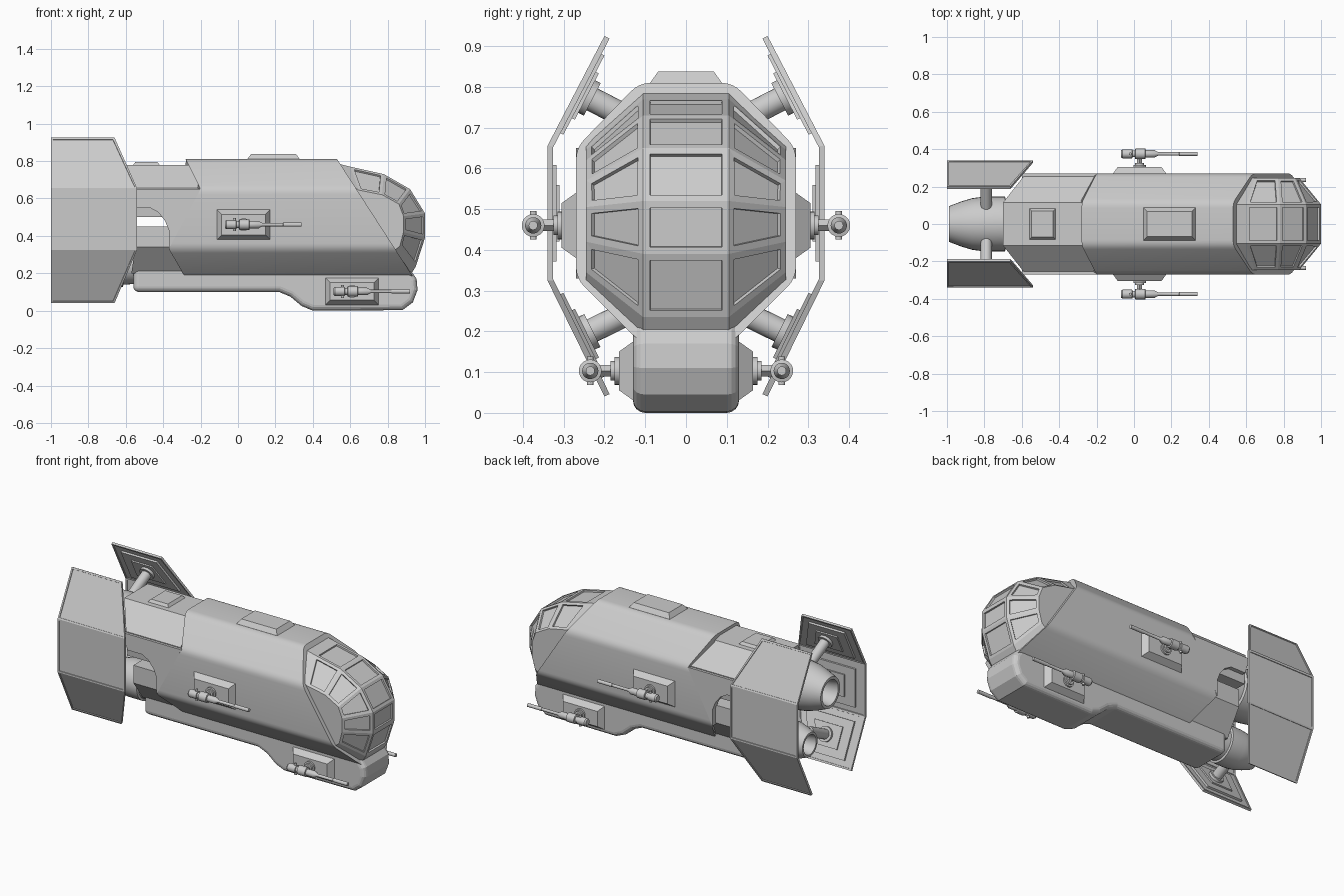
import bpy, bmesh, math
from mathutils import Vector

if "Cube" in bpy.data.objects:
    bpy.data.objects.remove(bpy.data.objects["Cube"])


def finish(bm, name, mirror=False, smooth=False):
    bmesh.ops.recalc_face_normals(bm, faces=bm.faces[:])
    me = bpy.data.meshes.new(name)
    bm.to_mesh(me)
    bm.free()
    ob = bpy.data.objects.new(name, me)
    bpy.context.collection.objects.link(ob)
    if smooth:
        bpy.ops.object.select_all(action='DESELECT')
        ob.select_set(True)
        bpy.context.view_layer.objects.active = ob
        bpy.ops.object.shade_smooth_by_angle(angle=math.radians(32))
    if mirror:
        m = ob.modifiers.new("mirror", 'MIRROR')
        m.use_axis = (False, True, False)
        m.use_mirror_merge = False
    return ob


def loft(bm, rings):
    """Skin a list of equal closed rings and cap both ends."""
    vs = [[bm.verts.new(p) for p in r] for r in rings]
    n = len(vs[0])
    for a, b in zip(vs, vs[1:]):
        for i in range(n):
            bm.faces.new((a[i], a[(i + 1) % n], b[(i + 1) % n], b[i]))
    bm.faces.new(vs[0])
    bm.faces.new(vs[-1])


def lathe(bm, origin, axis, prof, n=24):
    """Turned shape: prof is (distance along axis, radius)."""
    q = Vector(axis).to_track_quat('Z', 'Y')
    o = Vector(origin)
    loft(bm, [[o + q @ Vector((r * math.cos(2 * math.pi * i / n),
                               r * math.sin(2 * math.pi * i / n), t))
               for i in range(n)] for t, r in prof])


def fillet(pts, d, seg=4):
    """Round the corners of a closed 2D outline."""
    out = []
    for i, p in enumerate(pts):
        p = Vector(p)
        a = p + (Vector(pts[i - 1]) - p).normalized() * d
        b = p + (Vector(pts[(i + 1) % len(pts)]) - p).normalized() * d
        for k in range(seg + 1):
            t = k / seg
            out.append(a * (1 - t) ** 2 + p * 2 * t * (1 - t) + b * t * t)
    return out


def interp(table, v):
    for (a, xa), (b, xb) in zip(table, table[1:]):
        if v <= b:
            return xa + (xb - xa) * (v - a) / (b - a)
    return table[-1][1]


def slab(name, outline, y0, y1, mirror=False):
    """Side-view (x, z) outline extruded along y."""
    bm = bmesh.new()
    loft(bm, [[(x, y, z) for x, z in outline] for y in (y0, y1)])
    return finish(bm, name, mirror)


def frustum(name, c, u, v, n, half, inset, h, mirror=False):
    """Raised pad with sloping sides."""
    c, u, v, n = map(Vector, (c, u, v, n))
    rings = []
    for d, t in ((0, -0.01), (0, 0), (inset, h)):
        a, b = half[0] - d, half[1] - d
        rings.append([c + u * a * i + v * b * j + n * t
                      for i, j in ((-1, -1), (1, -1), (1, 1), (-1, 1))])
    bm = bmesh.new()
    loft(bm, rings)
    return finish(bm, name, mirror)


# Main hull: rounded octagon with raked front and stepped rear
octo = [(-.115, .81), (.115, .81), (.27, .65), (.27, .33),
        (.115, .175), (-.115, .175), (-.27, .33), (-.27, .65)]
rear = [(.175, -.28), (.33, -.37), (.65, -.2), (.81, -.28)]
prof = fillet(octo, .03)
bm = bmesh.new()
loft(bm, [[(interp(rear, z), y, z) for y, z in prof],
          [(.53 + (.81 - z) * .646, y, z) for y, z in prof]])
finish(bm, "hull_armour", smooth=True)

# Side armour tails with the curved cut-out
slab("side_armour", [(-.2, .65), (-.6, .65), (-.57, .55), (-.47, .55), (-.425, .525),
                     (-.39, .48), (-.37, .43), (-.37, .33)], .235, .27, True)

# Inner rear bodies
for name, sec, x0, x1 in (
        ("upper_rear_body", [(-.24, .5), (-.255, .655), (-.115, .78),
                             (.115, .78), (.255, .655), (.24, .5)], -.7, -.59),
        ("lower_rear_body", [(-.24, .45), (.24, .45), (.24, .34),
                             (.12, .2), (-.12, .2), (-.24, .34)], -.57, -.55)):
    bm = bmesh.new()
    loft(bm, [[(x0 if abs(y) < .15 else x1, y, z) for y, z in sec],
              [(-.15, y, z) for y, z in sec]])
    finish(bm, name)

# Faceted canopy: centre strip, angled side strips, flat cheeks
centre = [(.54, .785), (.60, .77), (.78, .73), (.92, .65),
          (1.0, .52), (1.0, .39), (.95, .235), (.925, .195)]
side = [(.62, .66), (.645, .645), (.77, .62), (.86, .57),
        (.885, .505), (.885, .42), (.865, .345), (.84, .325)]
bm = bmesh.new()
cols = [[bm.verts.new((x, y, z)) for x, z in arc]
        for arc, y in ((side, -.245), (centre, -.105), (centre, .105), (side, .245))]
panes = []
for a, b in zip(cols, cols[1:]):
    for i in range(7):
        f = bm.faces.new((a[i], a[i + 1], b[i + 1], b[i]))
        if 0 < i < 6:
            panes.append(f)
bm.faces.new(cols[0])
bm.faces.new(cols[3])
bm.faces.new([c[0] for c in cols])
bm.faces.new([c[-1] for c in cols])
bmesh.ops.recalc_face_normals(bm, faces=bm.faces[:])
bmesh.ops.inset_individual(bm, faces=panes, thickness=.017, use_even_offset=True)
bmesh.ops.inset_individual(bm, faces=panes, thickness=.001, depth=-.01)
finish(bm, "canopy")

# Belly pod with rounded edges
belly = slab("belly_pod", [(-.56, .25), (.9, .25), (.955, .17), (.96, .11), (.935, .045),
                           (.88, .003), (.4, 0), (.34, .025), (.28, .075), (.22, .1),
                           (-.56, .1)], -.13, .13)
bv = belly.modifiers.new("bevel", 'BEVEL')
bv.width, bv.segments, bv.angle_limit = .03, 4, math.radians(70)
bv.use_clamp_overlap = False

# Roof hatches
X, Y, Z = (1, 0, 0), (0, 1, 0), (0, 0, 1)
frustum("front_roof_hatch", (.19, 0, .81), X, Y, Z, (.14, .088), .02, .028)
frustum("rear_roof_hatch", (-.49, 0, .78), X, Y, Z, (.07, .082), .012, .016)

# Engines
nozzle = [(-.05, .12), (.08, .13), (.085, .146), (.2, .146), (.26, .138), (.32, .12),
          (.385, .095), (.385, .078), (.28, .06)]
for name, x, z, s in (("upper_engine", -.605, .6, 1), ("lower_engine", -.55, .24, .78)):
    bm = bmesh.new()
    lathe(bm, (x, 0, z), (-1, 0, 0), [(t * s, r * s) for t, r in nozzle], 32)
    finish(bm, name, smooth=True)

# Guns: pad, turntable, bracket, barrel
for name, cx, y, z, hh in (("hull", .03, .27, .46, .08), ("belly", .61, .13, .103, .072)):
    frustum(name + "_gun_pad", (cx, y, z), X, Z, Y, (.142, hh), .025, .035, True)
    bm = bmesh.new()
    lathe(bm, (cx, y + .03, z), Y, [(0, .034), (.015, .034), (.015, .024), (.025, .024)])
    finish(bm, name + "_gun_turntable", True, True)
    bm = bmesh.new()
    lathe(bm, (cx, y + .05, z), Y, [(0, .014), (.05, .014)], 4)
    lathe(bm, (cx - .05, y + .105, z - .035), Z, [(0, .008), (.07, .008)], 12)
    finish(bm, name + "_gun_bracket", True)
    bm = bmesh.new()
    lathe(bm, (cx - .1, y + .105, z), X,
          [(0, .018), (.008, .024), (.06, .024), (.062, .018), (.075, .018), (.077, .028),
           (.13, .028), (.132, .02), (.18, .02), (.2, .009), (.31, .009), (.312, .011),
           (.41, .011), (.41, .005)], 20)
    finish(bm, name + "_gun_barrel", True, True)

# Stabiliser wings: three framed panels per side, stepped pads inside
levels = [(.2, .925, -.66), (.34, .655, -.54), (.34, .325, -.54), (.2, .04, -.66)]
for name, (ya, za, xa), (yb, zb, xb) in zip(("upper", "middle", "lower"), levels, levels[1:]):
    quad = [Vector(p) for p in ((-1, ya, za), (xa, ya, za), (xb, yb, zb), (-1, yb, zb))]
    mid = sum(quad, Vector()) / 4
    inward = Vector((0, -(za - zb), -(yb - ya))).normalized()
    bm = bmesh.new()
    loft(bm, [quad, [p + inward * .014 for p in quad]])
    bmesh.ops.recalc_face_normals(bm, faces=bm.faces[:])
    big = sorted(bm.faces, key=lambda f: f.calc_area())[-2:]
    bmesh.ops.inset_individual(bm, faces=big, thickness=.014)
    bmesh.ops.inset_individual(bm, faces=big, thickness=.001, depth=-.004)
    finish(bm, name + "_wing_panel", True)
    bm = bmesh.new()
    for scale, d0, d1 in ((.72, .008, .022), (.42, .02, .03)):
        loft(bm, [[mid + (p - mid) * scale + inward * d for p in quad] for d in (d0, d1)])
    finish(bm, name + "_wing_pad", True)
    # Struts from the slanted panels to the engines
    if name != "middle":
        bm = bmesh.new()
        root = Vector((-.79, mid.y, mid.z)) + inward * .02
        lathe(bm, root, inward, [(0, .045), (.025, .045), (.025, .03), (.2, .03)], 20)
        finish(bm, name + "_wing_strut", True, True)
